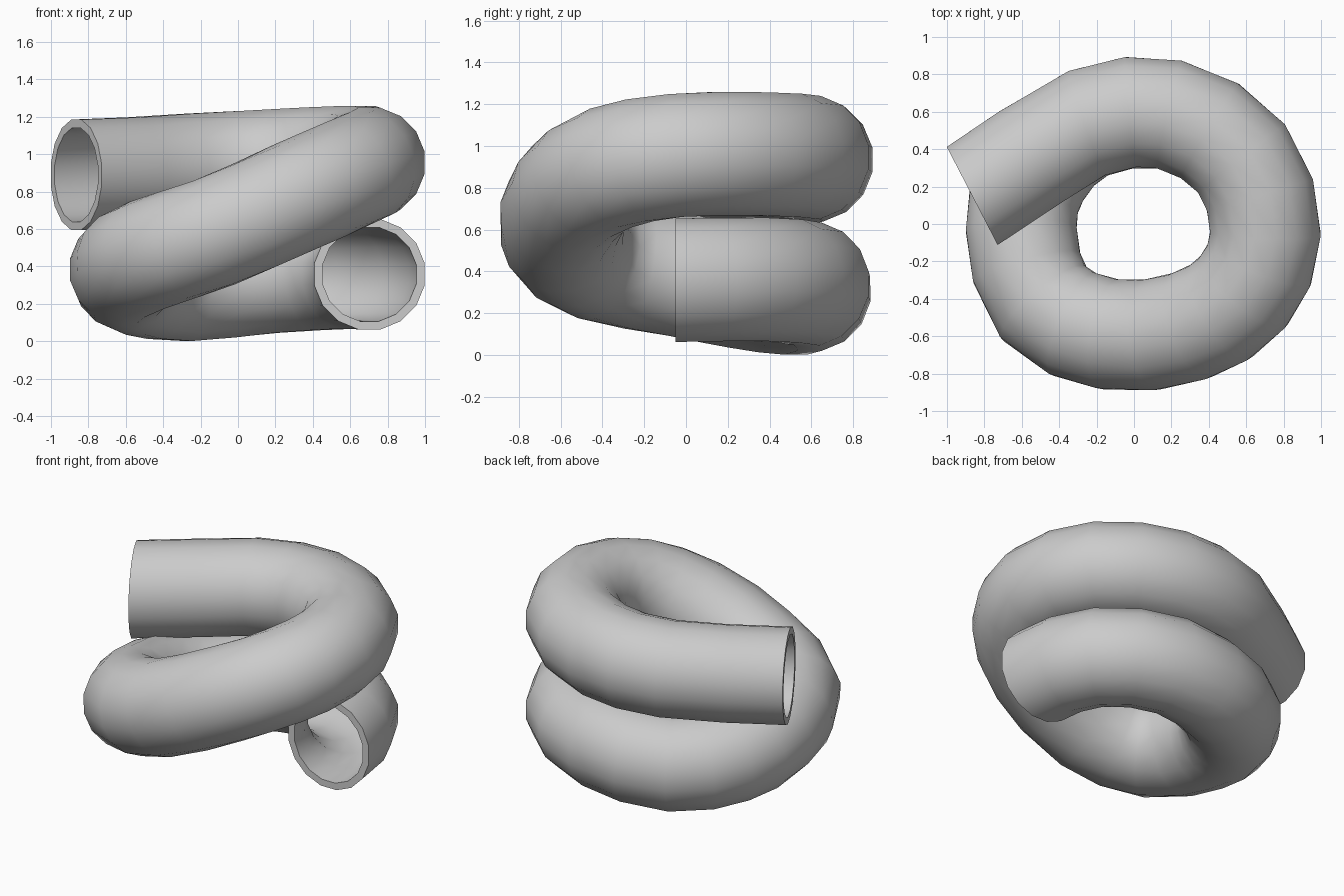
import bpy, bmesh, math
from mathutils import Vector

if "Cube" in bpy.data.objects:
    bpy.data.objects.remove(bpy.data.objects["Cube"])

# Centre line of the coiled pipe
PATH = [Vector(p) for p in [
    (.703, -.05, .358), (.575, .35, .362), (.19, .585, .34), (-.27, .525, .297),
    (-.53, .27, .328), (-.603, -.03, .383), (-.482, -.423, .462), (-.13, -.59, .58),
    (.3, -.545, .77), (.585, -.36, .895), (.703, -.05, .955), (.575, .35, .962),
    (.19, .585, .945), (-.25, .54, .922), (-.865, .15, .89)]]
START_DIR = Vector((0, 1, 0))
END_DIR = Vector((-.887, -.46, 0))
OUTER, INNER, SIDES, STEPS = .301, .256, 16, 2


def tangent(i):
    if i == 0:
        return START_DIR * .4
    if i == len(PATH) - 1:
        return END_DIR * .7
    a, b = PATH[i] - PATH[i - 1], PATH[i + 1] - PATH[i]
    d = (a / a.length + b / b.length).normalized()
    return d * (a.length + b.length) / 2


def stations():
    """Hermite samples along the path: (point, direction)."""
    out = []
    last = len(PATH) - 2
    for i in range(last + 1):
        p, q, m, n = PATH[i], PATH[i + 1], tangent(i), tangent(i + 1)
        for k in range(STEPS + (i == last)):
            t = k / STEPS
            pos = (p * (2*t**3 - 3*t*t + 1) + m * (t**3 - 2*t*t + t)
                   + q * (3*t*t - 2*t**3) + n * (t**3 - t*t))
            d = (p * (6*t*t - 6*t) + m * (3*t*t - 4*t + 1)
                 + q * (6*t - 6*t*t) + n * (3*t*t - 2*t))
            out.append((pos, d.normalized()))
    return out


def ring(bm, pos, d, radius):
    side = d.cross(Vector((0, 0, 1))).normalized()
    up = side.cross(d)
    verts = []
    for k in range(SIDES):
        a = 2 * math.pi * (k + .5) / SIDES
        verts.append(bm.verts.new(pos + radius * (side * math.cos(a) + up * math.sin(a))))
    return verts


def bridge(bm, a, b):
    for k in range(SIDES):
        j = (k + 1) % SIDES
        bm.faces.new((a[k], a[j], b[j], b[k]))


# Coiled pipe: outer skin, inner skin and two flat rims
bm = bmesh.new()
line = stations()
outer = [ring(bm, p, d, OUTER) for p, d in line]
inner = [ring(bm, p, d, INNER) for p, d in line]
for skin in (outer, inner):
    for a, b in zip(skin, skin[1:]):
        bridge(bm, a, b)
for end in (0, -1):
    bridge(bm, outer[end], inner[end])
bmesh.ops.recalc_face_normals(bm, faces=bm.faces[:])

mesh = bpy.data.meshes.new("coiled_pipe")
bm.to_mesh(mesh)
bm.free()
pipe = bpy.data.objects.new("coiled_pipe", mesh)
bpy.context.collection.objects.link(pipe)
bpy.context.view_layer.objects.active = pipe
pipe.select_set(True)
bpy.ops.object.shade_smooth_by_angle(angle=math.radians(60))
